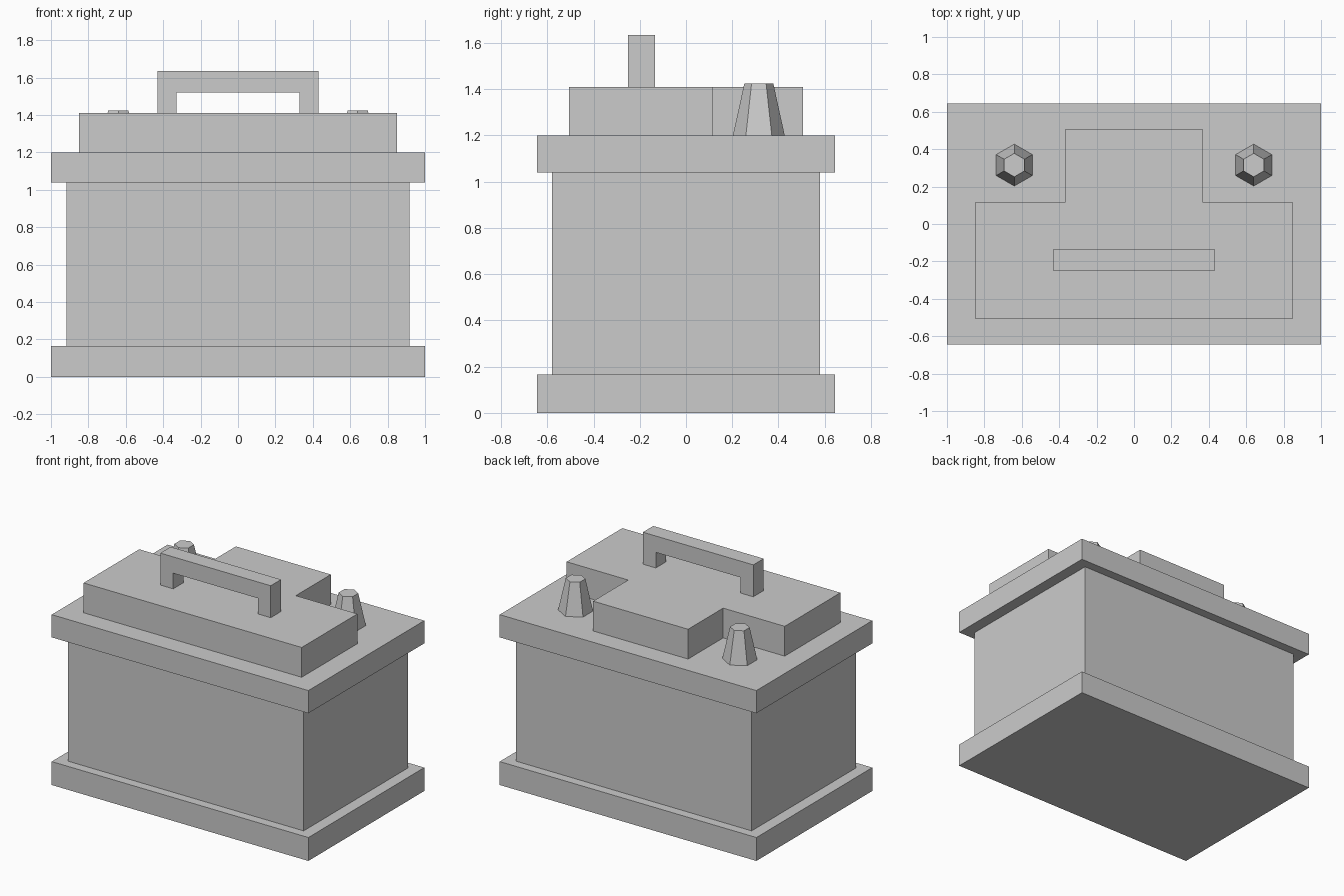
import bpy
import bmesh
from math import cos, sin, pi
from mathutils import Vector

cube = bpy.data.objects.get("Cube")
if cube:
    bpy.data.objects.remove(cube, do_unlink=True)

grey = bpy.data.materials.new("plain grey")
grey.use_nodes = True
colour = (0.6, 0.6, 0.6, 1)
grey.diffuse_color = colour
grey.node_tree.nodes["Principled BSDF"].inputs["Base Color"].default_value = colour


def extrude(name, outline, direction, taper=1, location=(0, 0, 0)):
    """Extrude a closed outline along direction, scaling the far end by taper."""
    bm = bmesh.new()
    face = bm.faces.new([bm.verts.new(p) for p in outline])
    out = bmesh.ops.extrude_face_region(bm, geom=[face], use_keep_orig=True)
    for v in out["geom"]:
        if isinstance(v, bmesh.types.BMVert):
            v.co = v.co * taper + Vector(direction)
    bmesh.ops.recalc_face_normals(bm, faces=bm.faces)
    mesh = bpy.data.meshes.new(name)
    bm.to_mesh(mesh)
    bm.free()
    mesh.materials.append(grey)
    obj = bpy.data.objects.new(name, mesh)
    obj.location = location
    bpy.context.collection.objects.link(obj)
    return obj


def box(name, x, y, z0, z1):
    """Box centred on the z axis with half sizes x and y."""
    outline = [(-x, -y, 0), (x, -y, 0), (x, y, 0), (-x, y, 0)]
    return extrude(name, outline, (0, 0, z1 - z0), location=(0, 0, z0))


def mirrored(half):
    """Complete an outline from its +x half."""
    return half + [(-x, y, z) for x, y, z in reversed(half)]


# Case
box("base_rim", 1, 0.645, 0, 0.165)
box("case_body", 0.918, 0.58, 0.165, 1.04)
box("lid_rim", 1, 0.645, 1.04, 1.2)

# Raised cover, notched at the back corners for the terminals
cover = mirrored([(0.85, -0.505, 0), (0.85, 0.115, 0), (0.37, 0.115, 0), (0.37, 0.505, 0)])
extrude("raised_cover", cover, (0, 0, 0.21), location=(0, 0, 1.2))

# Carrying handle
handle = mirrored([(0.33, 0, 0.11), (0.33, 0, 0), (0.43, 0, 0), (0.43, 0, 0.225)])
# The mirrored order runs inner, foot, outer on each side, so walk it as an arch
right, left = handle[:4], handle[4:]
extrude("carry_handle", right + left, (0, 0.115, 0), location=(0, -0.25, 1.41))

# Tapered six-sided terminals
hexagon = [(0.112 * sin(i * pi / 3), 0.112 * cos(i * pi / 3), 0) for i in range(6)]
for side, x in (("left", 0.64), ("right", -0.64)):
    extrude(side + "_terminal", hexagon, (0, 0, 0.225), taper=0.56, location=(x, 0.315, 1.2))
